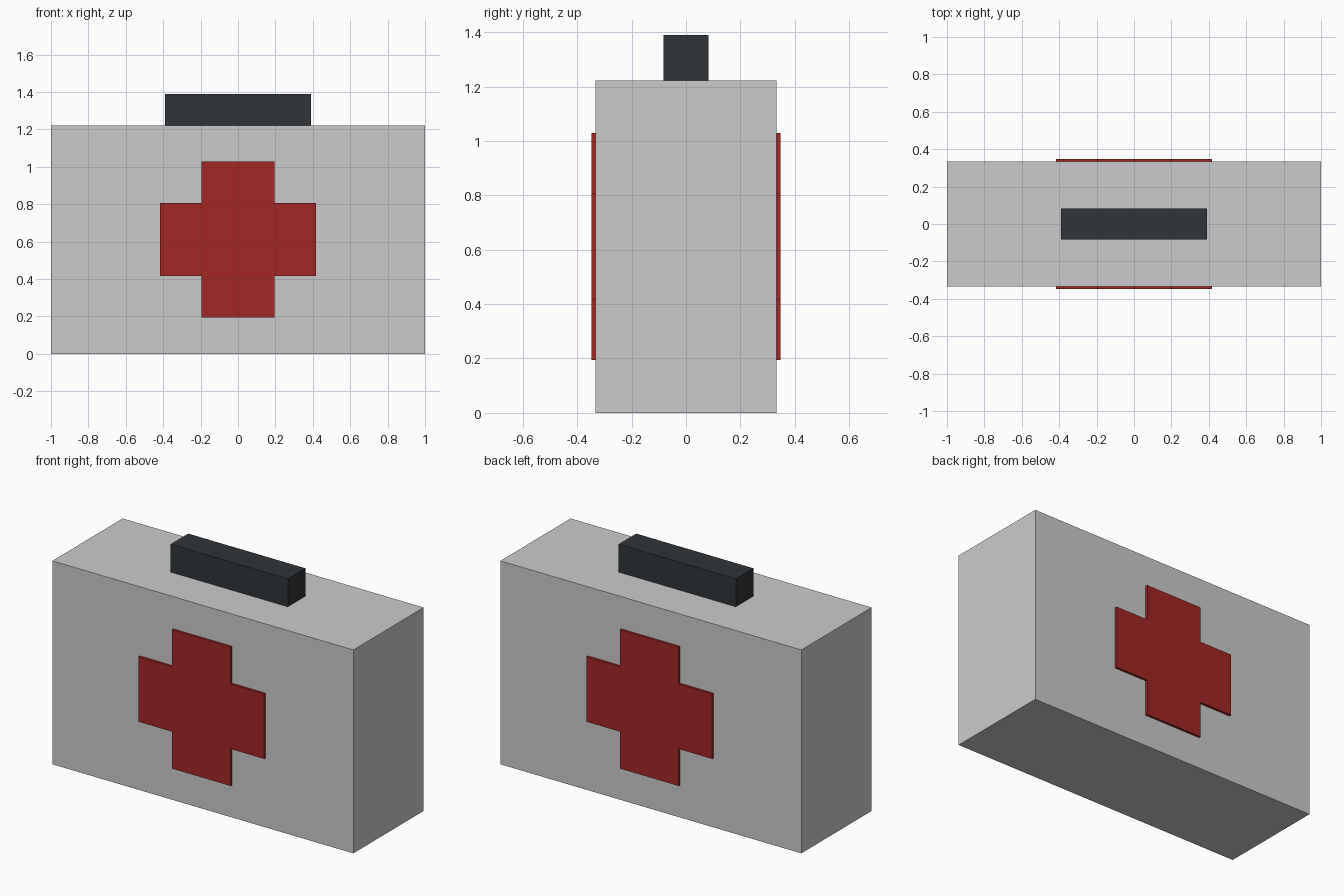
import bpy
import bmesh
from mathutils import Vector

if "Cube" in bpy.data.objects:
    bpy.data.objects.remove(bpy.data.objects["Cube"])

W, D, H = 2.0, 0.667, 1.222      # case size
CROSS_Z = H / 2 + 0.001          # cross centre height
ARM, HALF = 0.417, 0.195         # cross arm reach and half width
RAISE = 0.0145                   # how far the cross stands proud


def material(name, color):
    mat = bpy.data.materials.new(name)
    mat.diffuse_color = (*color, 1)
    mat.use_nodes = True
    mat.node_tree.nodes["Principled BSDF"].inputs["Base Color"].default_value = mat.diffuse_color
    return mat


def finish(name, bm, mat=None):
    bmesh.ops.recalc_face_normals(bm, faces=bm.faces)
    mesh = bpy.data.meshes.new(name)
    bm.to_mesh(mesh)
    bm.free()
    obj = bpy.data.objects.new(name, mesh)
    bpy.context.collection.objects.link(obj)
    if mat:
        mesh.materials.append(mat)
    return obj


def box(name, size, center, mat=None):
    bm = bmesh.new()
    bmesh.ops.create_cube(bm, size=1)
    bmesh.ops.scale(bm, vec=size, verts=bm.verts)
    bmesh.ops.translate(bm, vec=center, verts=bm.verts)
    return finish(name, bm, mat)


def cross(name, side, mat):
    # One arm's corners, turned four times to outline the cross
    pts = []
    x = [(ARM, -HALF), (ARM, HALF), (HALF, HALF)]
    for _ in range(4):
        pts += x
        x = [(-b, a) for a, b in x]
    bm = bmesh.new()
    face = bm.faces.new([bm.verts.new((a, side * D / 2, CROSS_Z + b)) for a, b in pts])
    ext = bmesh.ops.extrude_face_region(bm, geom=[face], use_keep_orig=True)
    moved = [v for v in ext["geom"] if isinstance(v, bmesh.types.BMVert)]
    bmesh.ops.translate(bm, vec=Vector((0, side * RAISE, 0)), verts=moved)
    return finish(name, bm, mat)


red = material("red", (0.36, 0.02, 0.017))
dark = material("dark", (0.03, 0.035, 0.04))

# Case body
box("case", (W, D, H), (0, 0, H / 2))

# Carry handle on top
box("handle", (0.778, 0.166, 0.168), (0, 0, H + 0.084), dark)

# Raised crosses on front and back
cross("front_cross", -1, red)
cross("back_cross", 1, red)
